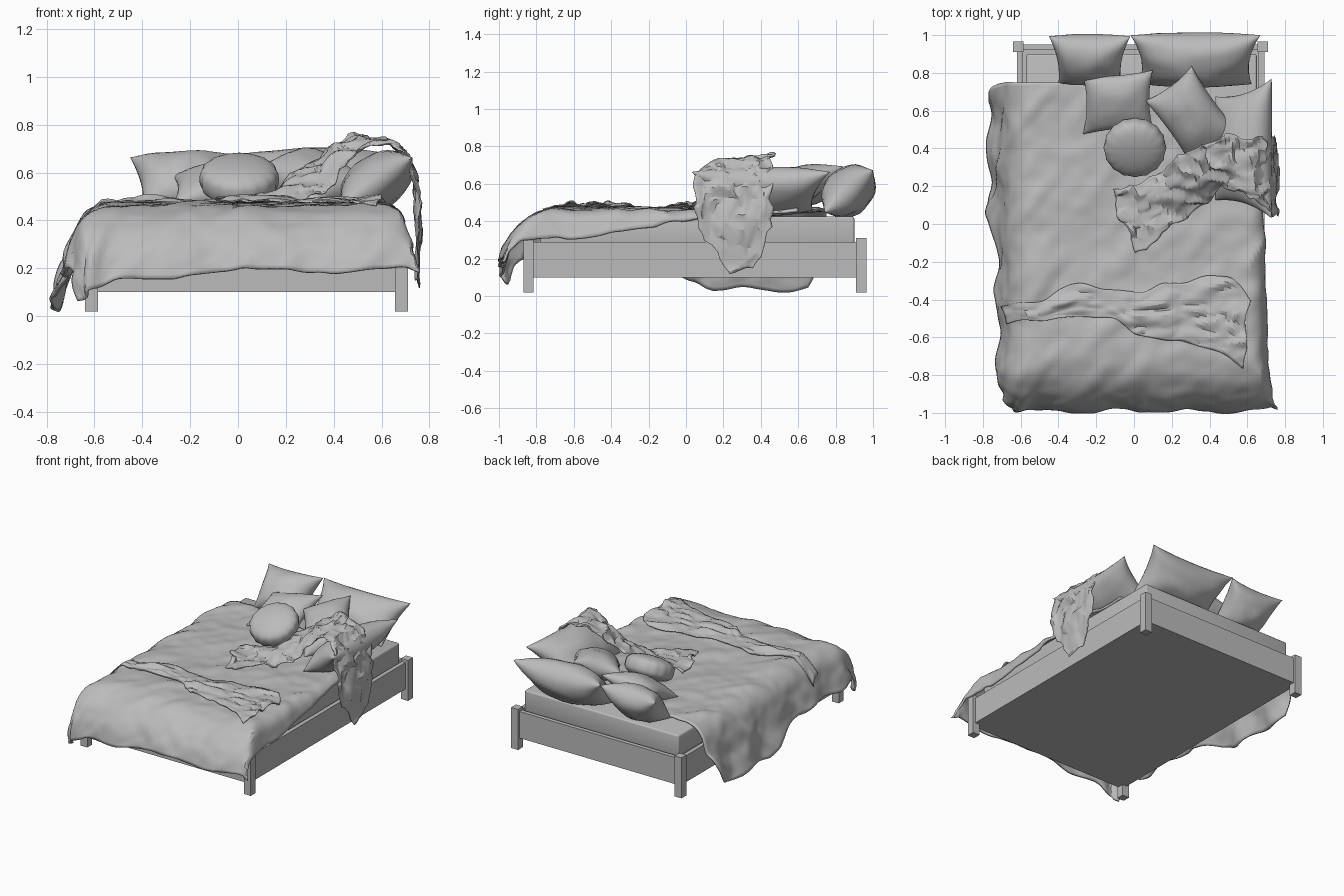
import bpy, bmesh, math
from mathutils import Vector, Matrix, noise

if "Cube" in bpy.data.objects:
    bpy.data.objects.remove(bpy.data.objects["Cube"], do_unlink=True)

grey = bpy.data.materials.new("plain grey")
grey.use_nodes = True
grey.diffuse_color = (.5, .5, .5, 1)
grey.node_tree.nodes["Principled BSDF"].inputs["Base Color"].default_value = grey.diffuse_color


def finish(name, bm, angle=None):
    """Turn a bmesh into a named object, optionally smooth shaded."""
    bmesh.ops.recalc_face_normals(bm, faces=bm.faces)
    mesh = bpy.data.meshes.new(name)
    bm.to_mesh(mesh)
    bm.free()
    mesh.materials.append(grey)
    if angle:
        mesh.shade_smooth()
        mesh.set_sharp_from_angle(angle=math.radians(angle))
    obj = bpy.data.objects.new(name, mesh)
    bpy.context.collection.objects.link(obj)
    return obj


def box(name, low, high, bevel=0):
    low, high = Vector(low), Vector(high)
    bm = bmesh.new()
    bmesh.ops.create_cube(bm, size=1)
    for v in bm.verts:
        v.co = (low + high) / 2 + v.co * (high - low)
    if bevel:
        bmesh.ops.bevel(bm, geom=bm.edges[:], offset=bevel, segments=3, profile=.5, affect='EDGES')
    return finish(name, bm, 35 if bevel else None)


def add_grid(bm, columns, rows, shape):
    """Add a grid whose points come from shape(s, t), both running 0 to 1."""
    verts = [[bm.verts.new(shape(i / columns, j / rows)) for j in range(rows + 1)]
             for i in range(columns + 1)]
    for i in range(columns):
        for j in range(rows):
            bm.faces.new((verts[i][j], verts[i + 1][j], verts[i + 1][j + 1], verts[i][j + 1]))


def cloth(name, columns, rows, shape, thickness, angle):
    bm = bmesh.new()
    add_grid(bm, columns, rows, shape)
    obj = finish(name, bm, angle)
    solid = obj.modifiers.new("thickness", 'SOLIDIFY')
    solid.thickness = thickness
    solid.offset = 0
    return obj


def spline(points, t):
    """Smooth curve through the points."""
    points = [Vector(p) for p in points]
    last = len(points) - 1
    i = min(int(t * last), last - 1)
    f = t * last - i
    a, b, c, d = (points[min(max(k, 0), last)] for k in (i - 1, i, i + 1, i + 2))
    return b + f / 2 * (c - a + f * (2 * a - 5 * b + 4 * c - d + f * (3 * (b - c) + d - a)))


def mix(a, b, t):
    return a + (b - a) * min(max(t, 0), 1)


# Bed frame
box("side_rail_right", (-.62, -.85, .1), (-.59, .93, .29))
box("side_rail_left", (.66, -.85, .1), (.69, .93, .29))
box("foot_rail", (-.6, -.86, .1), (.67, -.83, .29))
box("head_rail", (-.6, .92, .1), (.67, .95, .29))
box("bed_base", (-.6, -.84, .1), (.67, .93, .27))
for side, x in (("right", -.64), ("left", .655)):
    for end, y in (("front", -.87), ("back", .91)):
        box(f"{end}_leg_{side}", (x, y, .02), (x + .055, y + .055, .31))
box("mattress", (-.57, -.78, .27), (.65, .9, .425), .012)


def drape(d, radius, steep):
    """Distance out and down for cloth lying d past a rounded edge."""
    if d <= 0:
        return d, 0
    steep = math.radians(steep)
    arc = min(d / radius, steep)
    rest = d - arc * radius
    return (radius * math.sin(arc) + rest * math.cos(steep),
            radius * (1 - math.cos(arc)) + rest * math.sin(steep))


EDGE_R, EDGE_L, EDGE_F = -.52, .6, -.66


def duvet(s, t):
    # Hem lengths change along each side, and the head corner is rounded
    head = mix(.75, .6, s * 3 - 1.3) - .1 * max(0, 1 - s * 6) ** 2
    foot_len = mix(.56, .455, s * 2.2) + .012 * math.sin(s * 19)
    y = mix(head, EDGE_F - foot_len, t)
    right_len = mix(.37, .52, (y + .25) / .4) + .012 * math.sin(y * 15)
    left_len = mix(.2, .03, (y + .6) / 1.1)
    x = mix(EDGE_R - right_len, EDGE_L + left_len, s)
    out_f, down_f = drape(EDGE_F - y, .33, 88)
    if x < 0:
        out, down = drape(EDGE_R - x, .15, 72)
        sign, edge = -1, EDGE_R
    else:
        out, down = drape(x - EDGE_L, .08, 75)
        sign, edge = 1, EDGE_L
    # Round one foot corner, flare the other, and ripple the hanging parts
    if out > 0:
        out *= 1 - down_f * (.8 if sign < 0 else -2.2)
    if out_f > 0:
        out_f *= 1 - down * (.6 if sign < 0 else .5)
    out += down * .04 * math.sin(y * 17 + x * 5)
    out_f += down_f * .05 * math.sin(x * 16 + down * 9)
    drop = (down ** 4 + down_f ** 4) ** .25
    # Soft lumps, diagonal pull lines and fine creases
    p = Vector((x * 3, y * 3, 0))
    q = Vector((x * 7 - y * 6, x * 2 + y * 2, 5))
    puff = .012 * noise.noise(p) + .024 * max(0, noise.noise(q)) + .006 * noise.noise(p * 4)
    z = max(.455 + puff - drop, .008)
    return edge + sign * (out + puff * min(1, down * 6)), EDGE_F - out_f - puff * min(1, down_f * 6), z


cloth("duvet", 80, 100, duvet, .014, 22)

# Crumpled blanket folded across the foot
BACK_HEM = [(-.71, -.43), (-.5, -.41), (-.32, -.32), (0, -.36), (.25, -.3), (.5, -.28), (.62, -.4)]
FRONT_HEM = [(-.68, -.53), (-.4, -.5), (-.1, -.5), (.05, -.6), (.25, -.62), (.45, -.68), (.58, -.76)]


def foot_blanket(s, t):
    p = spline(BACK_HEM, s).lerp(spline(FRONT_HEM, s), t)
    x, y = p
    fold = abs(noise.noise(Vector((x * 4, y * 13 - x * 3, 2)))) * .05
    fold += abs(noise.noise(Vector((x * 12, y * 18, 7)))) * .015
    wobble = noise.noise_vector(Vector((x * 7, y * 7, 4))) * .022
    bed = .474 - 2.2 * max(0, -.57 - x) ** 1.3 - 1.5 * max(0, -.66 - y) ** 2
    return x + wobble.x, y + wobble.y, bed + fold * (.4 + .8 * math.sin(math.pi * t))


cloth("foot_blanket", 70, 24, foot_blanket, .006, 22)


# Cushions: a pinched outline with a swollen middle, set by centre and half axes
def pillow(name, centre, across, up, thick, taper=0):
    centre, across, up = Vector(centre), Vector(across), Vector(up)
    normal = across.cross(up).normalized()
    bm = bmesh.new()
    for face in (-1, 1):
        def shape(s, t):
            u, v = (-math.cos(math.pi * k) for k in (s, t))
            swell = max(0, (1 - u * u) * (1 - v * v)) ** .48
            pu = u * (1.03 - .11 * (1 - v * v) * u * u) * (1 + taper * (v - 1))
            pv = v * (1.03 - .11 * (1 - u * u) * v * v)
            crease = 1 + .12 * noise.noise(centre * 9 + Vector((u * 2, v * 2, face)))
            return centre + across * pu + up * pv + normal * face * thick * swell * crease
        add_grid(bm, 18, 18, shape)
    bmesh.ops.remove_doubles(bm, verts=bm.verts, dist=.0004)
    finish(name, bm, 50)


pillow("back_pillow_right", (-.235, .87, .56), (.21, 0, .005), (0, .12, .105), .11, .12)
pillow("back_pillow_left", (.325, .87, .56), (.335, 0, 0), (0, .125, .11), .125, .07)
pillow("small_pillow", (-.085, .645, .555), (.18, .015, .03), (0, .15, .06), .075)
pillow("diamond_pillow", (.31, .565, .575), (.12, .09, .045), (-.125, .175, .07), .1)
pillow("side_pillow", (.58, .4, .56), (0, .36, 0), (.145, 0, .1), .11, .13)

# Round cushion with gathered pleats
bm = bmesh.new()
bmesh.ops.create_uvsphere(bm, u_segments=48, v_segments=20, radius=1)
for v in bm.verts:
    pleat = 1 + .02 * math.cos(16 * math.atan2(v.co.y, v.co.x)) * v.co.xy.length
    height = math.copysign(abs(v.co.z) ** .65, v.co.z)
    v.co = Vector((v.co.x * .163 * pleat, v.co.y * .163 * pleat, height * .08))
bm.transform(Matrix.Translation((.005, .405, .572)) @ Matrix.Rotation(math.radians(27), 4, 'X'))
finish("round_cushion", bm, 50)

# Throw spilling from the bed over the side pillow and down the side
REAR_EDGE = [(-.12, .18, .475), (.1, .25, .5), (.27, .37, .61), (.47, .46, .75),
             (.69, .47, .68), (.75, .46, .43), (.745, .36, .13)]
FORE_EDGE = [(.01, -.15, .475), (.17, -.02, .485), (.36, .1, .53), (.5, .19, .69),
             (.7, .08, .68), (.755, .04, .44), (.75, .25, .13)]


def throw(s, t):
    p = spline(REAR_EDGE, s).lerp(spline(FORE_EDGE, s), t)
    p.z += .03 * math.sin(math.pi * t) * math.sin(math.pi * min(1, s * 1.4))
    crumple = noise.noise_vector(p * 9) * .026 + noise.noise_vector(p * 20) * .022
    crumple.x *= 1 - .55 * max(0, s * 3 - 2)
    p += crumple
    p.z = max(p.z, .474) if s < .35 else p.z
    p.x = min(p.x, .77)
    return p


cloth("throw", 64, 32, throw, .005, 20)
